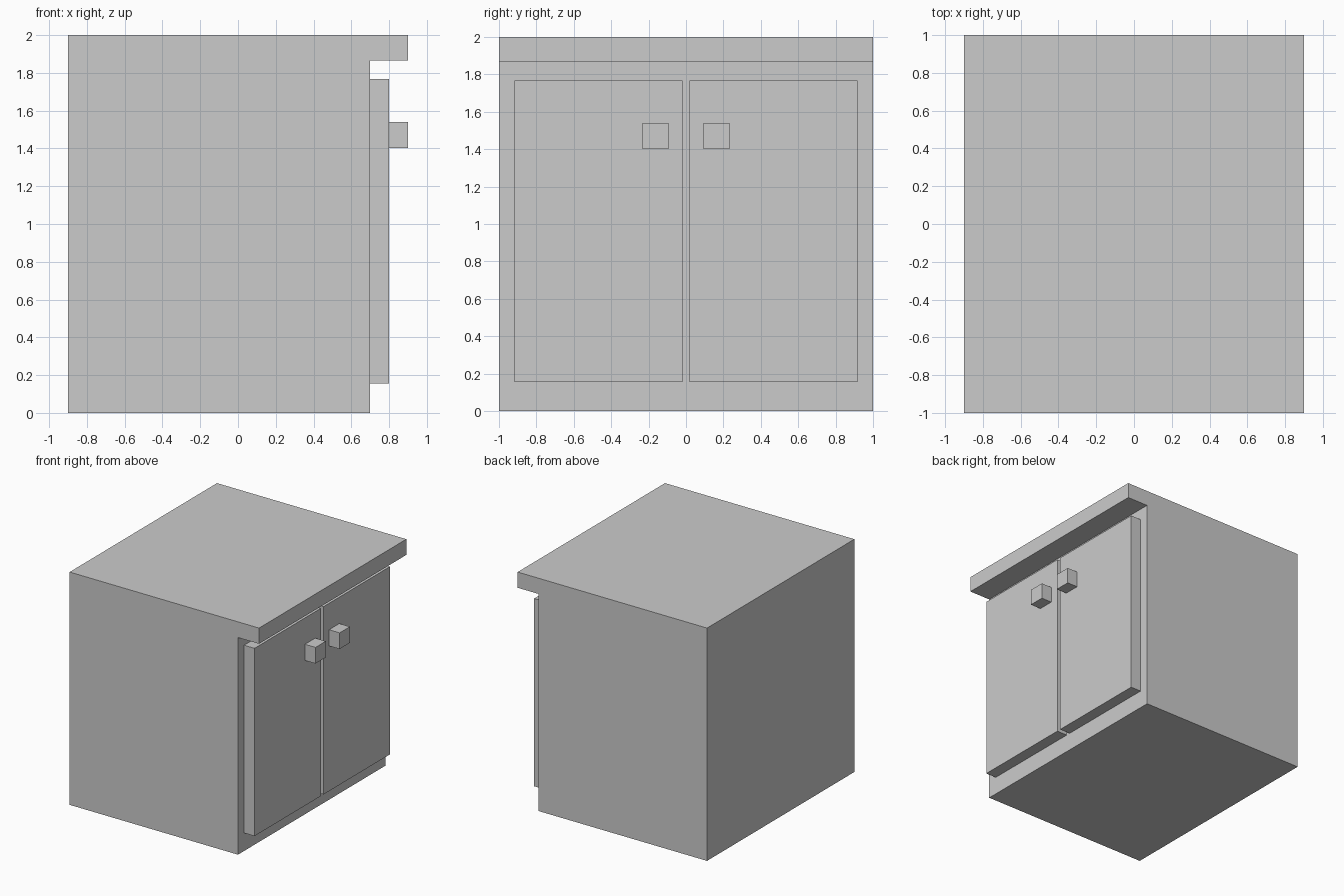
import bpy
import bmesh

if "Cube" in bpy.data.objects:
    bpy.data.objects.remove(bpy.data.objects["Cube"])


def finish(name, bm):
    bmesh.ops.recalc_face_normals(bm, faces=bm.faces)
    mesh = bpy.data.meshes.new(name)
    bm.to_mesh(mesh)
    bm.free()
    obj = bpy.data.objects.new(name, mesh)
    bpy.context.collection.objects.link(obj)
    return obj


def extrude_profile(name, profile, y0, y1):
    """Extrude an (x, z) outline from y0 to y1."""
    bm = bmesh.new()
    face = bm.faces.new([bm.verts.new((x, y0, z)) for x, z in profile])
    new = bmesh.ops.extrude_face_region(bm, geom=[face], use_keep_orig=True)["geom"]
    verts = [v for v in new if isinstance(v, bmesh.types.BMVert)]
    bmesh.ops.translate(bm, verts=verts, vec=(0, y1 - y0, 0))
    return finish(name, bm)


def box(name, x0, x1, y0, y1, z0, z1):
    return extrude_profile(name, [(x0, z0), (x1, z0), (x1, z1), (x0, z1)], y0, y1)


# Cabinet body with the overhanging counter top as one outline
extrude_profile("cabinet_body", [(-0.9, 0), (0.7, 0), (0.7, 1.865),
                                 (0.9, 1.865), (0.9, 2), (-0.9, 2)], -1, 1)

# Pair of doors with square knobs, mirrored across y = 0
for side, s in (("left", -1), ("right", 1)):
    box(side + "_door", 0.7, 0.8, *sorted((s * 0.018, s * 0.918)), 0.155, 1.768)
    box(side + "_knob", 0.8, 0.9, *sorted((s * 0.094, s * 0.233)), 1.402, 1.541)
